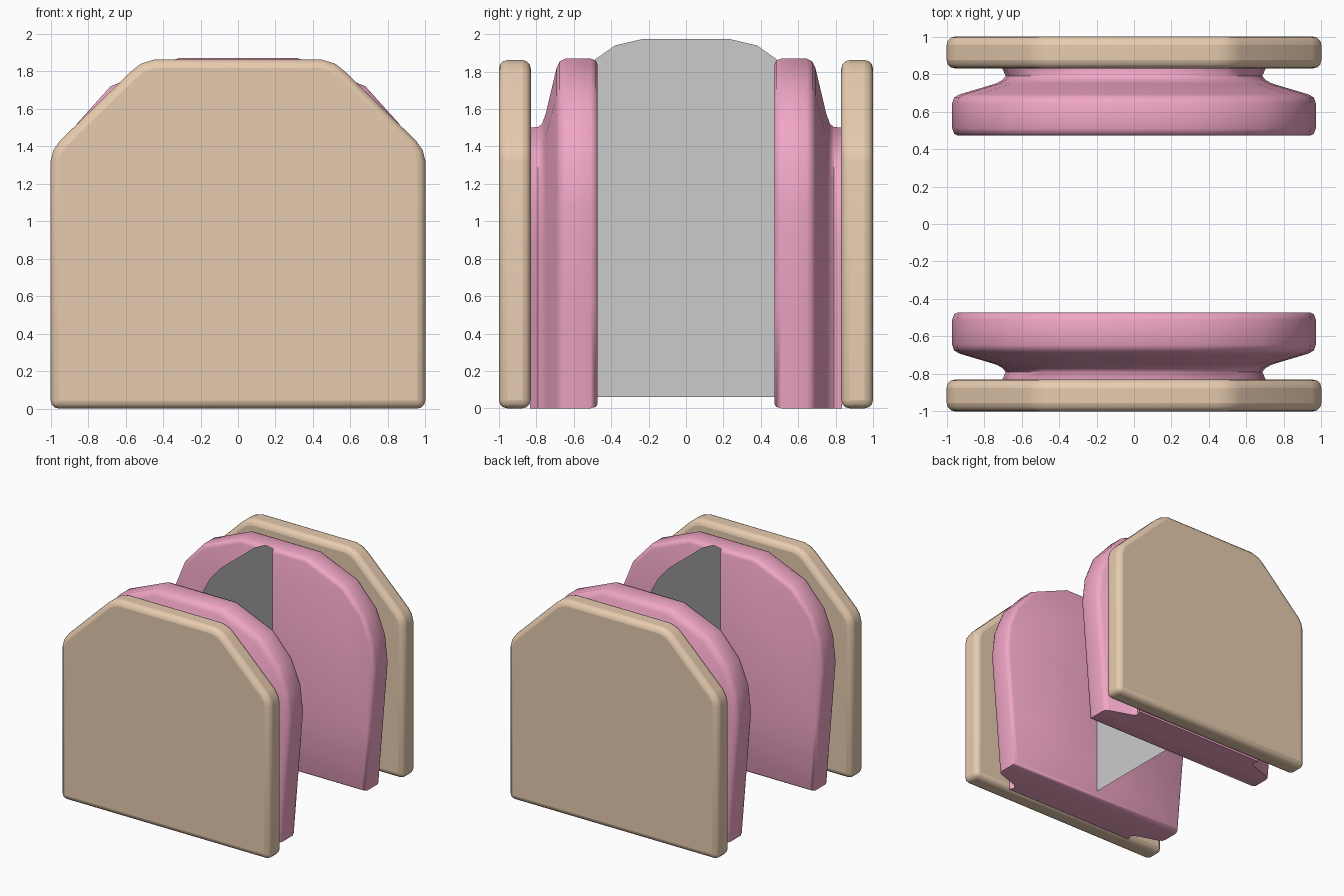
import bpy, bmesh, math

if "Cube" in bpy.data.objects:
    bpy.data.objects.remove(bpy.data.objects["Cube"])


def material(name, rgb):
    m = bpy.data.materials.new(name)
    m.diffuse_color = (*rgb, 1)
    m.use_nodes = True
    m.node_tree.nodes["Principled BSDF"].inputs["Base Color"].default_value = m.diffuse_color
    return m


def finish(bm, name, mat=None, smooth=None):
    bmesh.ops.recalc_face_normals(bm, faces=bm.faces)
    me = bpy.data.meshes.new(name)
    bm.to_mesh(me)
    bm.free()
    ob = bpy.data.objects.new(name, me)
    bpy.context.collection.objects.link(ob)
    if mat:
        me.materials.append(mat)
    if smooth:
        bpy.ops.object.select_all(action='DESELECT')
        ob.select_set(True)
        bpy.context.view_layer.objects.active = ob
        bpy.ops.object.shade_smooth_by_angle(angle=math.radians(smooth))
    return ob


def mirrored(half):
    """Right half outline (bottom to top) -> closed symmetric outline."""
    return half + [(-x, z) for x, z in reversed(half)]


def loft(rings, name, mat, smooth):
    bm = bmesh.new()
    loops = [[bm.verts.new(p) for p in ring] for ring in rings]
    n = len(loops[0])
    for a, b in zip(loops, loops[1:]):
        for i in range(n):
            j = (i + 1) % n
            bm.faces.new((a[i], a[j], b[j], b[i]))
    bm.faces.new(loops[0])
    bm.faces.new(loops[-1])
    return finish(bm, name, mat, smooth)


tan = material("tan", (0.80, 0.60, 0.43))
pink = material("pink", (0.87, 0.38, 0.56))

board = mirrored([(1, 0), (1, 1.32), (0.985, 1.38), (0.95, 1.43),
                  (0.57, 1.80), (0.52, 1.84), (0.45, 1.862)])
arch = mirrored([(0.88, 0), (0.925, 0.54), (0.97, 1.08), (0.945, 1.31),
                 (0.86, 1.52), (0.68, 1.72), (0.32, 1.87)])
# pad stations: depth, half-width, height, bottom
stations = [(0.472, 0.94, 1.835, 0.025), (0.482, 0.96, 1.86, 0.008),
            (0.51, 0.97, 1.87, 0), (0.645, 0.97, 1.87, 0),
            (0.675, 0.96, 1.855, 0), (0.692, 0.93, 1.82, 0),
            (0.75, 0.735, 1.575, 0), (0.77, 0.70, 1.52, 0),
            (0.79, 0.685, 1.505, 0), (0.835, 0.705, 1.50, 0)]

for side, label in ((-1, "front"), (1, "back")):
    # outer board with softened edges
    ob = loft([[(x, side * y, z) for x, z in board] for y in (0.83, 1.0)],
              label + "_board", tan, 40)
    bev = ob.modifiers.new("soft_edges", 'BEVEL')
    bev.width = 0.045
    bev.segments = 3
    bev.limit_method = 'ANGLE'
    bev.angle_limit = math.radians(40)
    # arched pad tapering to a neck against the board
    loft([[(x * w / 0.97, side * y, b + z * (h - b) / 1.87) for x, z in arch]
          for y, w, h, b in stations], label + "_pad", pink, 50)

# thin centre sheet between the pads
bm = bmesh.new()
sheet = mirrored([(0.5, 0.06), (0.5, 1.855), (0.38, 1.94), (0.23, 1.975)])
bm.faces.new([bm.verts.new((0, y, z)) for y, z in sheet])
finish(bm, "centre_sheet")
